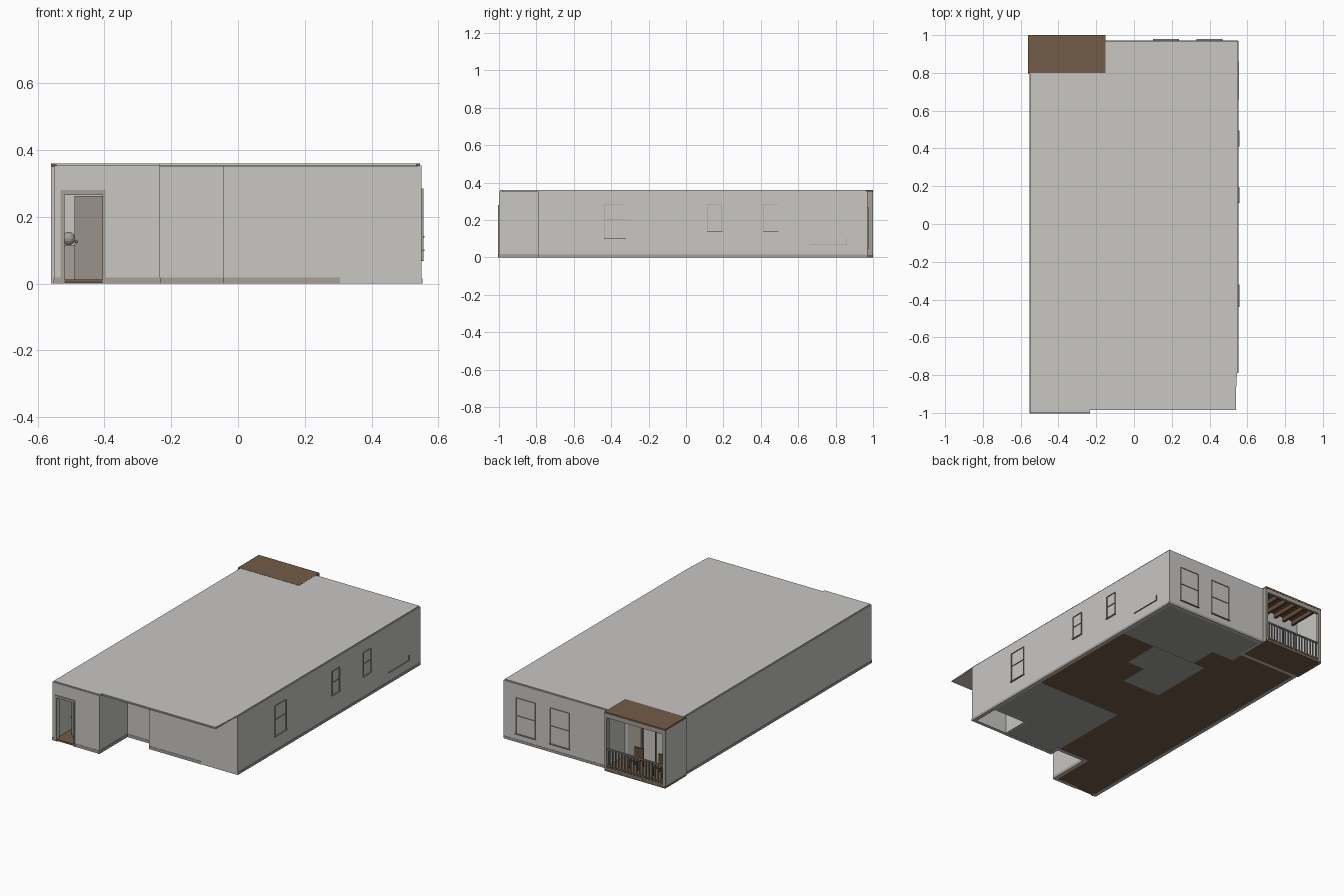
import bpy, bmesh, math
from mathutils import Matrix, Vector

if "Cube" in bpy.data.objects:
    bpy.data.objects.remove(bpy.data.objects["Cube"])


def material(name, rgb):
    m = bpy.data.materials.new(name)
    m.diffuse_color = (*rgb, 1)
    m.use_nodes = True
    m.node_tree.nodes["Principled BSDF"].inputs["Base Color"].default_value = m.diffuse_color
    return m


WALL = material("pale grey plaster", (0.58, 0.57, 0.55))
TRIM = material("warm grey trim", (0.38, 0.35, 0.31))
WOOD = material("brown timber", (0.17, 0.107, 0.065))
DARKWOOD = material("dark timber", (0.13, 0.07, 0.04))
TILE = material("grey tile", (0.38, 0.39, 0.36))
METAL = material("grey metal", (0.25, 0.25, 0.25))


def add_object(name, bm, mat):
    me = bpy.data.meshes.new(name)
    bmesh.ops.recalc_face_normals(bm, faces=bm.faces)
    bm.to_mesh(me)
    bm.free()
    me.materials.append(mat)
    ob = bpy.data.objects.new(name, me)
    bpy.context.collection.objects.link(ob)
    return ob


def boxes(name, mat, *spans):
    """One object from boxes given as (x0, x1, y0, y1, z0, z1)."""
    bm = bmesh.new()
    for x0, x1, y0, y1, z0, z1 in spans:
        m = Matrix.Translation(((x0 + x1) / 2, (y0 + y1) / 2, (z0 + z1) / 2))
        m = m @ Matrix.Diagonal((x1 - x0, y1 - y0, z1 - z0, 1))
        bmesh.ops.create_cube(bm, size=1, matrix=m)
    return add_object(name, bm, mat)


def prism(name, mat, outline, z0, z1):
    bm = bmesh.new()
    face = bm.faces.new([bm.verts.new((x, y, z0)) for x, y in outline])
    top = bmesh.ops.extrude_face_region(bm, geom=[face])["geom"]
    verts = [v for v in top if isinstance(v, bmesh.types.BMVert)]
    bmesh.ops.translate(bm, verts=verts, vec=(0, 0, z1 - z0))
    return add_object(name, bm, mat)


L, R, F, B = -0.55, 0.55, -1.0, 0.97     # outer faces of the shell
T, H = 0.02, 0.35                        # wall thickness and height
BX, BY = -0.15, 0.80                     # balcony corner inside the plan
DX0, DX1, DZ = -0.52, -0.405, 0.265      # entrance opening
EX, RX = -0.234, -0.045                  # entrance block and recess edges
FY, RY = -0.79, -0.73                    # right front wall, recess wall

# Outer walls
boxes("left_wall", WALL, (L, L + T, F, BY, 0, H))
boxes("right_wall", WALL, (R - T, R, FY, B, 0, H))
boxes("back_wall", WALL, (BX, R - T, B - T, B, 0, H))
boxes("entrance_wall", WALL, (L + T, DX0, F, F + T, 0, H),
      (DX1, EX, F, F + T, 0, H), (DX0, DX1, F, F + T, DZ, H))
boxes("entrance_side_wall", WALL, (EX - T, EX, F + T, RY, 0, H))
boxes("recess_wall", WALL, (EX - T, RX + T, RY, RY + T, 0, H))
boxes("front_wall", WALL, (RX, R - T, FY, FY + T, 0, H), (RX, RX + T, FY + T, RY, 0, H))
boxes("balcony_inner_walls", WALL, (BX, BX + T, BY - T, B - T, 0, H),
      (L + T, BX, BY - T, BY, 0, H))

# Inner partitions, including the open-bottomed shaft at the front right
boxes("partitions", WALL, (0.30, 0.31, FY + T, -0.60, 0.001, H),
      (0.30, R - T, -0.61, -0.60, 0.001, H),
      (RX, RX + 0.01, RY + T, -0.22, 0.015, H),
      (RX, R - T, -0.21, -0.20, 0.015, H),
      (0.0, R - T, 0.53, 0.54, 0.015, H))

# Roof: thin slab overhanging the front right
prism("roof", WALL, [(L, F), (EX, F), (EX, -0.985), (0.54, -0.985), (0.54, FY),
                     (R, FY), (R, B), (BX, B), (BX, BY), (L, BY)], H, 0.353)
prism("roof_cap", WALL, [(-0.545, -0.995), (EX, -0.995), (EX, -0.98), (0.535, -0.98),
                         (0.545, FY), (0.545, 0.965), (BX, 0.965), (BX, BY), (-0.545, BY)],
      0.353, 0.359)

# Floors: timber in the living rooms, tile in the wet rooms
prism("timber_floor", WOOD, [(L, F), (EX, F), (EX, RY), (RX, RY), (RX, -0.20),
                             (R, -0.20), (R, 0.535), (BX, 0.535), (BX, BY), (L, BY)],
      0.002, 0.012)
prism("bedroom_floor", WOOD, [(BX, 0.535), (0.0, 0.535), (0.0, 0.70), (BX, 0.70)], 0.002, 0.012)
prism("front_tile_floor", TILE, [(RX, FY), (0.30, FY), (0.30, -0.60), (R, -0.60),
                                 (R, -0.20), (RX, -0.20)], 0.001, 0.012)
prism("back_tile_floor", TILE, [(0.0, 0.535), (R, 0.535), (R, B), (BX, B),
                                (BX, 0.70), (0.0, 0.70)], 0.001, 0.012)
prism("hall_tile_floor", TILE, [(-0.08, 0.12), (0.18, 0.12), (0.18, 0.30), (0.30, 0.30),
                                (0.30, 0.535), (-0.08, 0.535)], 0.0, 0.011)

# Skirting strips at the base of the outer walls
s = 0.002
boxes("skirting", TRIM, (L, DX0, F - s, F, 0, 0.018), (DX1, EX, F - s, F, 0, 0.018),
      (EX, EX + s, F, RY, 0, 0.018), (EX, RX, RY - s, RY, 0, 0.018),
      (RX, 0.305, FY - s, FY, 0, 0.018), (R, R + s, FY, B, 0, 0.015),
      (BX, R, B, B + s, 0, 0.015), (L - s, L, F, BY, 0, 0.015))

# Entrance: frame and a half-open leaf with a knob
boxes("door_frame", TRIM, (-0.532, DX0, F - 0.004, F + T + 0.003, 0, 0.28),
      (DX1, -0.397, F - 0.004, F + T + 0.003, 0, 0.28),
      (DX0, DX1, F - 0.004, F + T + 0.003, DZ, 0.28))
leaf = boxes("door_leaf", TRIM, (-0.115, 0, 0, 0.006, 0.013, DZ - 0.002))
knob_bm = bmesh.new()
bmesh.ops.create_uvsphere(knob_bm, u_segments=10, v_segments=6, radius=0.004,
                          matrix=Matrix.Translation((-0.103, -0.005, 0.125)))
knob = add_object("door_knob", knob_bm, METAL)
for ob in (leaf, knob):
    ob.matrix_world = Matrix.Translation((DX1, F + T, 0)) @ Matrix.Rotation(-0.74, 4, 'Z')

# Round lamp on a small cabinet in the hall
boxes("hall_cabinet", TRIM, (-0.528, -0.49, -0.70, -0.62, 0.012, 0.115))
lamp = bmesh.new()
bmesh.ops.create_uvsphere(lamp, u_segments=14, v_segments=8, radius=0.02,
                          matrix=Matrix.Translation((-0.507, -0.66, 0.135)))
add_object("hall_lamp", lamp, TRIM)


def window(name, axis, a0, a1, z0, z1, mid):
    """Thin fins standing off the wall: jambs, head, middle rail and sill."""
    t, d, o = 0.002, 0.005, 0.009
    spans = [(a0, a0 + t, d, z0, z1), (a1 - t, a1, d, z0, z1), (a0, a1, d, z1 - t, z1),
             (a0, a1, d, mid, mid + t), (a0 - 0.004, a1 + 0.004, o, z0 - 0.004, z0)]
    if axis == 'x':
        boxes(name, TRIM, *[(R, R + p, u, v, b, c) for u, v, p, b, c in spans])
    else:
        boxes(name, TRIM, *[(u, v, B, B + p, b, c) for u, v, p, b, c in spans])


window("right_window_front", 'x', -0.435, -0.325, 0.102, 0.285, 0.20)
window("right_window_middle", 'x', 0.115, 0.19, 0.142, 0.285, 0.215)
window("right_window_back", 'x', 0.415, 0.49, 0.142, 0.285, 0.215)
window("back_window_left", 'y', 0.335, 0.465, 0.052, 0.27, 0.16)
window("back_window_right", 'y', 0.105, 0.235, 0.052, 0.27, 0.16)
boxes("right_low_ledge", TRIM, (R, R + 0.006, 0.66, 0.86, 0.068, 0.071),
      (R, R + 0.006, 0.857, 0.86, 0.068, 0.10))

# Balcony: floor, side wall, posts, roof with joists
boxes("balcony_floor", WOOD, (-0.56, BX, BY, 1.0, 0.0, 0.014))
boxes("balcony_side_wall", WALL, (-0.56, -0.548, BY - 0.005, 0.985, 0, H))
boxes("balcony_roof", WOOD, (-0.56, BX, BY, 1.0, 0.349, 0.36))
boxes("balcony_beams", TRIM, (-0.56, BX, 0.985, 0.999, 0.325, 0.349),
      (-0.56, BX, 0.985, 1.0, 0.0, 0.018))
boxes("balcony_posts", TRIM, (-0.56, -0.542, 0.982, 0.999, 0, 0.349),
      (BX - 0.015, BX, 0.97, 0.999, 0, 0.349))
boxes("balcony_joists", DARKWOOD,
      *[(x, x + 0.014, BY, 0.985, 0.322, 0.349) for x in [-0.52 + 0.065 * i for i in range(6)]])

# Railing
boxes("railing_rails", METAL, (-0.545, BX - 0.012, 0.986, 0.996, 0.128, 0.136),
      (-0.545, BX - 0.012, 0.988, 0.994, 0.028, 0.033))
boxes("railing_balusters", METAL,
      *[(x, x + 0.006, 0.988, 0.994, 0.018, 0.13) for x in [-0.53 + 0.0205 * i for i in range(18)]])

# Balcony door and glazing frames on the inner wall
boxes("balcony_door", TRIM, (-0.26, -0.17, BY, BY + 0.006, 0.014, 0.27))
boxes("balcony_glazing_frame", METAL,
      *[(x, x + 0.005, BY, BY + 0.007, 0.014, 0.27) for x in (-0.53, -0.445, -0.36, -0.275)],
      (-0.53, -0.17, BY, BY + 0.007, 0.27, 0.276))

# Two simple timber chairs
for i, cx in enumerate((-0.45, -0.29)):
    legs = [(cx + u, cx + u + 0.006, 0.86 + v, 0.866 + v, 0.014, 0.06)
            for u in (-0.03, 0.024) for v in (0, 0.054)]
    boxes(f"balcony_chair_{i + 1}", DARKWOOD, *legs, (cx - 0.03, cx + 0.03, 0.86, 0.92, 0.06, 0.067),
          (cx - 0.03, cx + 0.03, 0.86, 0.866, 0.067, 0.125))
